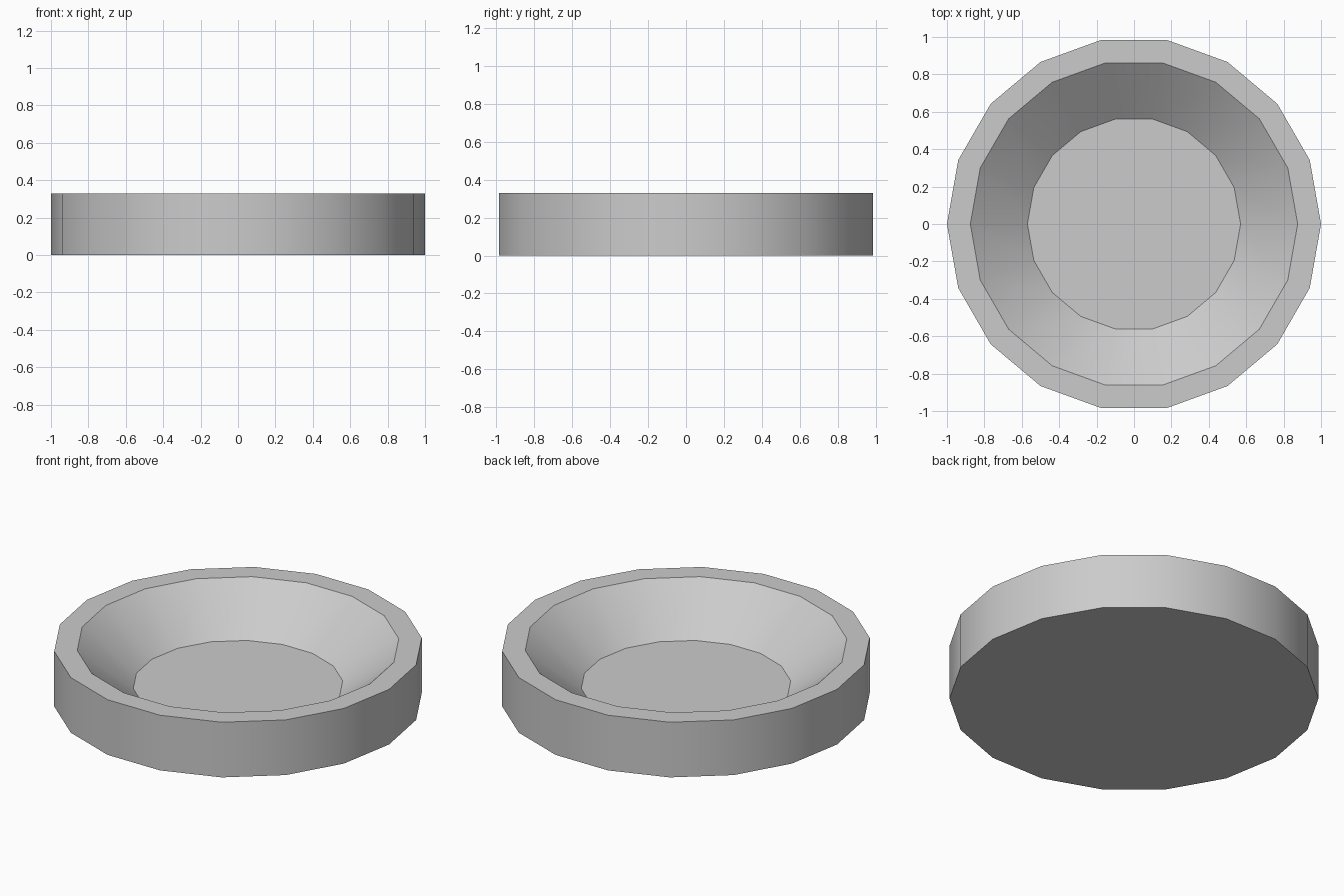
import bpy
import bmesh
from math import cos, sin, pi, radians

cube = bpy.data.objects.get("Cube")
if cube:
    bpy.data.objects.remove(cube, do_unlink=True)

SIDES = 18
# Radius and height: base edge, outer rim, inner rim, bowl floor
PROFILE = [(1.0, 0.0), (1.0, 0.33), (0.875, 0.33), (0.57, 0.09)]

grey = bpy.data.materials.new("light_grey")
grey.use_nodes = True
colour = (0.6, 0.6, 0.6, 1)
grey.diffuse_color = colour
grey.node_tree.nodes["Principled BSDF"].inputs["Base Color"].default_value = colour


def ring(bm, radius, height):
    angles = [2 * pi * i / SIDES for i in range(SIDES)]
    return [bm.verts.new((radius * cos(a), radius * sin(a), height)) for a in angles]


# Shallow dish: outer wall, rim and sloped inner wall
bm = bmesh.new()
rings = [ring(bm, r, z) for r, z in PROFILE]
for low, high in zip(rings, rings[1:]):
    for i in range(SIDES):
        j = (i + 1) % SIDES
        bm.faces.new((low[i], low[j], high[j], high[i]))

# Underside and bowl floor
bm.faces.new(rings[0][::-1])
bm.faces.new(rings[-1])
bmesh.ops.recalc_face_normals(bm, faces=bm.faces)

mesh = bpy.data.meshes.new("dish")
bm.to_mesh(mesh)
bm.free()
mesh.materials.append(grey)
dish = bpy.data.objects.new("dish", mesh)
bpy.context.collection.objects.link(dish)

# Smooth walls with crisp rim edges
bpy.ops.object.select_all(action="DESELECT")
dish.select_set(True)
bpy.context.view_layer.objects.active = dish
bpy.ops.object.shade_smooth_by_angle(angle=radians(30))
